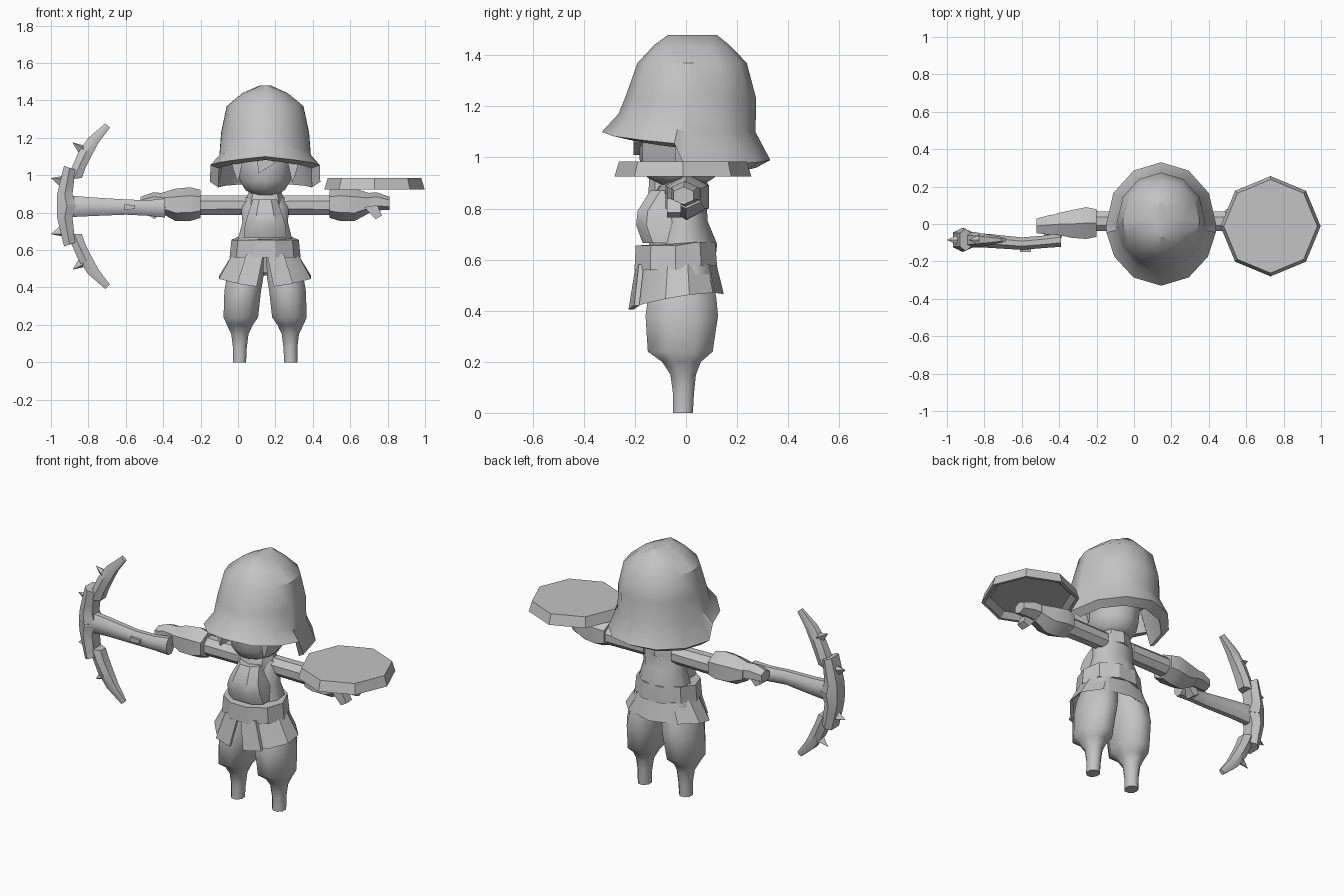
import bpy, bmesh, math

CX = 0.145  # body centre line
grey = bpy.data.materials.new("plain grey")
grey.diffuse_color = (0.55, 0.55, 0.55, 1)


def finish(name, bm, angle=40):
    bmesh.ops.recalc_face_normals(bm, faces=bm.faces)
    me = bpy.data.meshes.new(name)
    bm.to_mesh(me)
    bm.free()
    me.materials.append(grey)
    ob = bpy.data.objects.new(name, me)
    bpy.context.collection.objects.link(ob)
    bpy.ops.object.select_all(action='DESELECT')
    ob.select_set(True)
    bpy.context.view_layer.objects.active = ob
    bpy.ops.object.shade_smooth_by_angle(angle=math.radians(angle))
    return ob


def loft(name, rings, angle=40, closed=True, caps=True):
    """Skin a series of point rings."""
    bm = bmesh.new()
    vs = [[bm.verts.new(p) for p in r] for r in rings]
    n = len(rings[0])
    for a, b in zip(vs, vs[1:]):
        for i in range(n if closed else n - 1):
            j = (i + 1) % n
            bm.faces.new((a[i], a[j], b[j], b[i]))
    if caps:
        bm.faces.new(vs[0])
        bm.faces.new(vs[-1])
    return finish(name, bm, angle)


def zring(x, z, rx, yf, yb, n=8, off=0.0):
    """Horizontal ellipse from front yf to back yb."""
    yc, ry = (yf + yb) / 2, (yb - yf) / 2
    return [(x + rx * math.sin(a), yc - ry * math.cos(a), z)
            for a in (2 * math.pi * (i + off) / n for i in range(n))]


def xring(x, y, z, ry, rz, n=8, off=0.5):
    """Ellipse across the x axis."""
    return [(x, y + ry * math.cos(a), z + rz * math.sin(a))
            for a in (2 * math.pi * (i + off) / n for i in range(n))]


def plate(name, pts, y0, y1, angle=30):
    """Outline in x,z extruded from y0 to y1."""
    return loft(name, [[(x, y, z) for x, z in pts] for y in (y0, y1)], angle)


# Helmet: dome, flared brim raised over the face, hollow underside
half = [0, 30, 58, 82, 89, 120, 150]
angs = [math.radians(a) for a in half + [180] + [-a for a in half[:0:-1]]]


def brim(a, drop=0.0):
    d = abs(math.degrees(a))
    if d < 85:
        return 1.10 - 0.045 * d / 82 - drop * 0.6
    return 0.965 + 0.025 * (d - 89) / 91 - drop


def hring(rx, yf, yb, zf):
    yc, ry = (yf + yb) / 2, (yb - yf) / 2
    return [(CX + rx * math.sin(a), yc - ry * math.cos(a), zf(a)) for a in angs]


dome = [(0.03, -0.07, 0.12, 1.48), (0.12, -0.125, 0.17, 1.44),
        (0.205, -0.19, 0.238, 1.37), (0.235, -0.24, 0.275, 1.23)]
rings = [hring(r, f, b, lambda a, z=z: z) for r, f, b, z in dome]
rings += [hring(0.245, -0.265, 0.272, lambda a: 1.10 + 0.07 * max(0, math.cos(a))),
          hring(0.295, -0.33, 0.33, brim),
          hring(0.25, -0.24, 0.275, lambda a: brim(a, 0.03)),
          hring(0.21, -0.21, 0.23, lambda a: 1.16)]
loft("helmet", rings, 35)

# Head, fringe and side hair
loft("head", [zring(CX, z, r, f, b, 10) for z, r, f, b in
              [(0.895, 0.06, -0.10, 0.07), (0.92, 0.11, -0.15, 0.11),
               (0.97, 0.142, -0.18, 0.14), (1.06, 0.15, -0.185, 0.15),
               (1.18, 0.14, -0.17, 0.15)]], 60)
plate("fringe", [(0.10, 1.10), (0.21, 1.10), (0.19, 1.06), (0.11, 1.01)], -0.205, -0.17)
for s in (-1, 1):
    plate("side_hair", [(CX + s * x, z) for x, z in
                        [(0.11, 1.12), (0.19, 1.12), (0.17, 1.03), (0.145, 0.96)]], -0.17, -0.04)

# Neck collar and torso
loft("collar", [zring(CX, 0.83, 0.10, -0.11, 0.09), zring(CX, 0.875, 0.10, -0.11, 0.09),
                zring(CX, 0.92, 0.085, -0.08, 0.08)])
loft("torso", [zring(CX, z, r, f, b, 10) for z, r, f, b in
               [(0.56, 0.16, -0.13, 0.11), (0.66, 0.152, -0.13, 0.122),
                (0.75, 0.128, -0.10, 0.085), (0.83, 0.135, -0.09, 0.08),
                (0.88, 0.11, -0.07, 0.08)]], 50)


# Chest plate, bulging forward
loft("chest_plate", [[(CX - w, 0, z), (CX - w, y + 0.04, z), (CX - w * 0.5, y, z),
                      (CX + w * 0.5, y, z), (CX + w, y + 0.04, z), (CX + w, 0, z)]
                     for z, w, y in [(0.665, 0.115, -0.17), (0.735, 0.108, -0.195),
                                     (0.79, 0.092, -0.19), (0.87, 0.065, -0.14)]], 35)

# Belt
loft("belt", [[(x, y, z + (0.015 if y > 0 else 0)) for x, y, z in zring(CX, z0, r, f, b, 10, 0.5)]
              for z0, r, f, b in [(0.56, 0.19, -0.21, 0.13), (0.655, 0.18, -0.205, 0.122)]], 30)

# Skirt: open at the front, with two overlapping front panels
sk = [math.radians(a) for a in (14, 42, 75, 105, 140, 180, 220, 255, 285, 318, 346)]


def skirt_ring(rx, yf, yb, zf):
    yc, ry = (yf + yb) / 2, (yb - yf) / 2
    return [(CX + rx * math.sin(a), yc - ry * math.cos(a), zf(a)) for a in sk]


loft("skirt", [skirt_ring(0.17, -0.17, 0.11, lambda a: 0.57),
               skirt_ring(0.18, -0.185, 0.12, lambda a: 0.58),
               skirt_ring(0.255, -0.215, 0.148,
                          lambda a: 0.445 - 0.03 * math.cos(a) + 0.02 * abs(math.sin(a)) - 0.01),
               skirt_ring(0.235, -0.195, 0.13,
                          lambda a: 0.45 - 0.03 * math.cos(a) + 0.02 * abs(math.sin(a)))],
     30, closed=False, caps=False)
for s in (-1, 1):
    outer = [(0.01, -0.197, 0.58), (0.10, -0.185, 0.58), (0.15, -0.203, 0.42), (0.045, -0.225, 0.405)]
    loft("skirt_panel", [[(CX + s * x, y + d, z) for x, y, z in outer] for d in (0, 0.02)], 30)

# Legs: baggy trousers narrowing to thin feet
leg = [(0.0, 0.125 + 0.012, 0.038, -0.055, 0.03), (0.08, 0.135, 0.04, -0.055, 0.035),
       (0.15, 0.135, 0.05, -0.065, 0.043), (0.20, 0.135, 0.075, -0.10, 0.065),
       (0.24, 0.13, 0.10, -0.16, 0.115), (0.38, 0.12, 0.106, -0.17, 0.137),
       (0.45, 0.108, 0.106, -0.16, 0.13), (0.58, 0.085, 0.085, -0.12, 0.10)]
for s in (-1, 1):
    loft("leg", [zring(CX + s * x, z, r, f, b, 8, 0.5) for z, x, r, f, b in leg], 60)

# Arms, gauntlets, hands
for s in (-1, 1):
    loft("arm", [xring(CX + s * d, 0.015, 0.84, r, r) for d, r in
                 [(0.09, 0.055), (0.22, 0.056), (0.37, 0.058)]])
    loft("gauntlet", [xring(CX + s * d, y, z, ry, rz, 6, 0.5) for d, y, z, ry, rz in
                      [(0.345, 0.005, 0.847, 0.085, 0.075), (0.40, 0.005, 0.846, 0.098, 0.09),
                       (0.48, 0.0, 0.842, 0.085, 0.086), (0.56, 0.0, 0.852, 0.065, 0.052)]], 35)
    loft("palm", [xring(CX + s * d, y, z, ry, rz, 6, 0.5) for d, y, z, ry, rz in
                  [(0.53, 0.0, 0.855, 0.065, 0.05), (0.60, -0.005, 0.86, 0.06, 0.048),
                   (0.665, -0.01, 0.85, 0.045, 0.035)]], 35)
    plate("thumb", [(CX + s * x, z) for x, z in
                    [(0.53, 0.83), (0.59, 0.765), (0.625, 0.785), (0.60, 0.84)]], -0.075, -0.02)

# Shield: flat octagonal dish with a recessed underside
loft("shield", [zring(0.73, z, r, -0.012 - r, -0.012 + r, 8) for z, r in
                [(0.955, 0.22), (0.925, 0.25), (0.925, 0.268), (0.985, 0.25)]], 30)

# Pick: handle, socket, mirrored curved blades and spikes
PY, PZ = -0.085, 0.835
loft("pick_handle", [xring(x, y, z, ry, rz, 8) for x, y, z, ry, rz in
                     [(-0.39, -0.085, 0.825, 0.04, 0.055), (-0.48, -0.095, 0.825, 0.036, 0.045),
                      (-0.60, -0.105, 0.83, 0.036, 0.044), (-0.78, -0.09, 0.832, 0.04, 0.054),
                      (-0.95, PY, PZ, 0.045, 0.066)]], 50)
plate("handle_stud", [(-0.61, 0.815), (-0.61, 0.845), (-0.55, 0.84), (-0.55, 0.82)], -0.15, -0.11)


def curved(name, path, s):
    """Loft of square sections: each row is outer x,z, inner x,z, half depth."""
    loft(name, [[(ox, PY - h * 0.6, PZ + s * (oz - PZ)), (ox, PY + h * 0.6, PZ + s * (oz - PZ)),
                 ((ox + ix) / 2, PY + h, PZ + s * ((oz + iz) / 2 - PZ)),
                 (ix, PY + h * 0.6, PZ + s * (iz - PZ)), (ix, PY - h * 0.6, PZ + s * (iz - PZ)),
                 ((ox + ix) / 2, PY - h, PZ + s * ((oz + iz) / 2 - PZ))]
                for ox, oz, ix, iz, h in path], 40)


def spike(base, tip, r, s):
    bm = bmesh.new()
    b = [bm.verts.new((base[0] + dx * r, PY + dy * r, PZ + s * (base[1] + dz * r - PZ)))
         for dx, dy, dz in ((0.5, -1, 0.5), (0.6, 0, 1), (0.5, 1, 0.5), (0, 0, -1))]
    t = bm.verts.new((tip[0], PY, PZ + s * (tip[1] - PZ)))
    for i in range(4):
        bm.faces.new((b[i], b[(i + 1) % 4], t))
    bm.faces.new(b)
    finish("pick_spike", bm, 30)


for s in (-1, 1):
    curved("pick_socket", [(-0.968, 0.83, -0.86, 0.83, 0.065), (-0.968, 0.89, -0.885, 0.90, 0.06),
                           (-0.955, 0.95, -0.88, 0.94, 0.06), (-0.93, 1.05, -0.87, 1.03, 0.06)], s)
    curved("pick_blade", [(-0.92, 0.98, -0.835, 0.985, 0.04), (-0.885, 1.05, -0.815, 1.04, 0.042),
                          (-0.855, 1.12, -0.785, 1.10, 0.036), (-0.80, 1.20, -0.745, 1.175, 0.028),
                          (-0.71, 1.277, -0.685, 1.255, 0.012)], s)
    spike((-0.94, 0.965), (-1.0, 0.985), 0.035, s)
    spike((-0.84, 1.13), (-0.885, 1.175), 0.03, s)
